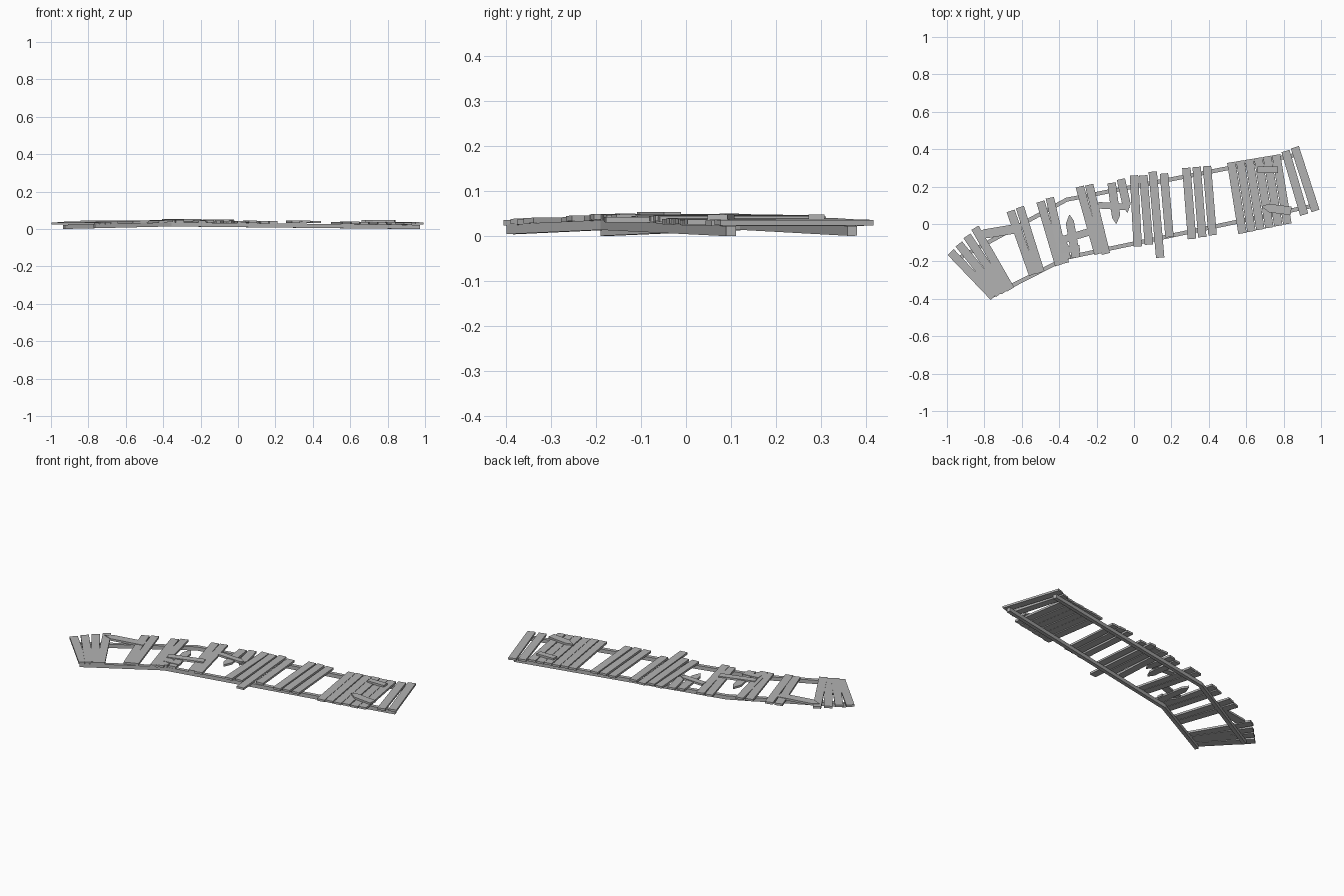
import bpy
import bmesh
from mathutils import Vector

cube = bpy.data.objects.get("Cube")
if cube:
    bpy.data.objects.remove(cube, do_unlink=True)

wood = bpy.data.materials.new("weathered_grey")
wood.use_nodes = True
GREY = (0.45, 0.45, 0.45, 1)
wood.diffuse_color = GREY
wood.node_tree.nodes["Principled BSDF"].inputs["Base Color"].default_value = GREY

BEND = -0.36          # where the walkway turns and crests
CREST, ENDS = 0.038, 0.024
THICK = 0.012
WIDTH = 0.045


def deck_height(x):
    """Height of the rail tops, falling from the bend to both ends."""
    reach = (BEND - x) / (BEND + 0.95) if x < BEND else (x - BEND) / (0.95 - BEND)
    return CREST + (ENDS - CREST) * min(reach, 1)


def prism(name, outline, low, thick):
    """Extrude a flat outline upward; low(x) gives the underside height."""
    bm = bmesh.new()
    bottom = [bm.verts.new((p.x, p.y, low(p.x))) for p in outline]
    top = [bm.verts.new((p.x, p.y, low(p.x) + thick)) for p in outline]
    bm.faces.new(bottom)
    bm.faces.new(top)
    for i in range(len(outline)):
        j = (i + 1) % len(outline)
        bm.faces.new((bottom[i], bottom[j], top[j], top[i]))
    bmesh.ops.recalc_face_normals(bm, faces=bm.faces)
    mesh = bpy.data.meshes.new(name)
    bm.to_mesh(mesh)
    bm.free()
    mesh.materials.append(wood)
    obj = bpy.data.objects.new(name, mesh)
    bpy.context.collection.objects.link(obj)
    return obj


def plank(name, a, b, lift=0.0, broken=False, width=WIDTH):
    """Board from a to b; a broken board ends in a jagged point at b."""
    a, b = Vector(a), Vector(b)
    along = (b - a).normalized()
    side = Vector((-along.y, along.x)) * width / 2
    if broken:
        tip = [b - along * width * 0.8 - side, b - side * 0.2,
               b - along * width * 0.5 + side * 0.4, b - along * width + side]
    else:
        tip = [b - side, b + side]
    mid = (a + b) / 2
    base = deck_height(mid.x) + lift
    # boards follow the slope of the rails across their own width
    slope = (deck_height(mid.x + 0.02) - deck_height(mid.x - 0.02)) / 0.04
    axis = side.normalized()
    tilt = slope * axis.x

    obj = prism(name, [a - side] + tip + [a + side], lambda x: base, THICK)
    for v in obj.data.vertices:
        v.co.z += tilt * (v.co.xy - mid).dot(axis)
    return obj


def plank_row(name, first, last, count, lift=0.0):
    """Evenly spread boards between a first and a last board."""
    ends = [(Vector(p), Vector(q)) for p, q in zip(first, last)]
    for i in range(count):
        t = i / (count - 1)
        a, b = (p.lerp(q, t) for p, q in ends)
        plank(f"{name}_{i + 1}", a, b, lift + 0.002 * (i % 2))


def rail(name, points, width=0.022, height=0.022):
    """Bent support beam following the walkway."""
    start, bend, end = (Vector(p) for p in points)
    n1, n2 = (Vector((-d.y, d.x)).normalized() * width / 2
              for d in (bend - start, end - bend))
    nm = (n1 + n2) / 2
    low = lambda x: deck_height(x) - height
    prism(name + "_left_part", [start - n1, bend - nm, bend + nm, start + n1], low, height)
    prism(name + "_right_part", [bend - nm, end - n2, end + n2, bend + nm], low, height)


# Support rails
rail("front_rail", [(-0.77, -0.39), (-0.36, -0.18), (0.97, 0.1)])
rail("back_rail", [(-0.93, -0.18), (-0.36, 0.13), (0.87, 0.37)])

# Boards still in place
plank_row("fanned_board", ((-0.98, -0.15), (-0.75, -0.39)),
          ((-0.85, -0.02), (-0.66, -0.35)), 4)
plank_row("turn_board", ((-0.66, 0.07), (-0.54, -0.27)),
          ((-0.61, 0.09), (-0.5, -0.26)), 2)
plank_row("bend_board", ((-0.5, 0.12), (-0.4, -0.22)),
          ((-0.45, 0.14), (-0.37, -0.21)), 2)
plank_row("crest_board", ((-0.29, 0.2), (-0.19, -0.16)),
          ((-0.24, 0.21), (-0.15, -0.16)), 2)
plank_row("middle_board", ((0, 0.26), (0.02, -0.12)),
          ((0.05, 0.26), (0.08, -0.11)), 2)
plank("long_board", (0.1, 0.28), (0.14, -0.18))
plank("short_board", (0.16, 0.27), (0.19, -0.07))
plank_row("trio_board", ((0.28, 0.3), (0.31, -0.08)),
          ((0.39, 0.31), (0.42, -0.06)), 3, 0.004)
plank_row("far_board", ((0.52, 0.33), (0.58, -0.05)),
          ((0.76, 0.37), (0.82, 0)), 6)
plank_row("end_board", ((0.81, 0.39), (0.91, 0.05)),
          ((0.86, 0.41), (0.97, 0.07)), 2)

# Snapped boards
plank("snapped_board_1", (-0.31, -0.18), (-0.35, 0.05), broken=True)
plank("snapped_board_2", (-0.12, 0.22), (-0.09, 0), broken=True)
plank("snapped_board_3", (-0.07, 0.24), (-0.03, 0.06), broken=True)
plank("snapped_board_4", (-0.36, -0.19), (-0.38, -0.08), broken=True)

# Loose boards lying across the walkway
plank("loose_board_1", (-0.6, -0.02), (-0.84, -0.06), 0.005, True, 0.05)
plank("loose_board_2", (-0.2, -0.03), (-0.4, -0.09), 0.006, False, 0.04)
plank("loose_board_3", (-0.29, -0.13), (-0.39, -0.14), 0.003, False, 0.035)
plank("loose_board_4", (-0.19, 0.1), (-0.02, 0.09), 0.005, True, 0.035)
plank("loose_board_5", (0.66, 0.29), (0.77, 0.29), 0.012, False, 0.035)
plank("loose_board_6", (0.84, 0.07), (0.68, 0.09), 0.012, True)

# Rest the lowest rail ends on the ground
bpy.context.view_layer.update()
pieces = [o for o in bpy.context.collection.objects
          if o.type == "MESH" and wood.name in o.data.materials]
ground = min(v.co.z for o in pieces for v in o.data.vertices)
for o in pieces:
    o.location.z -= ground
